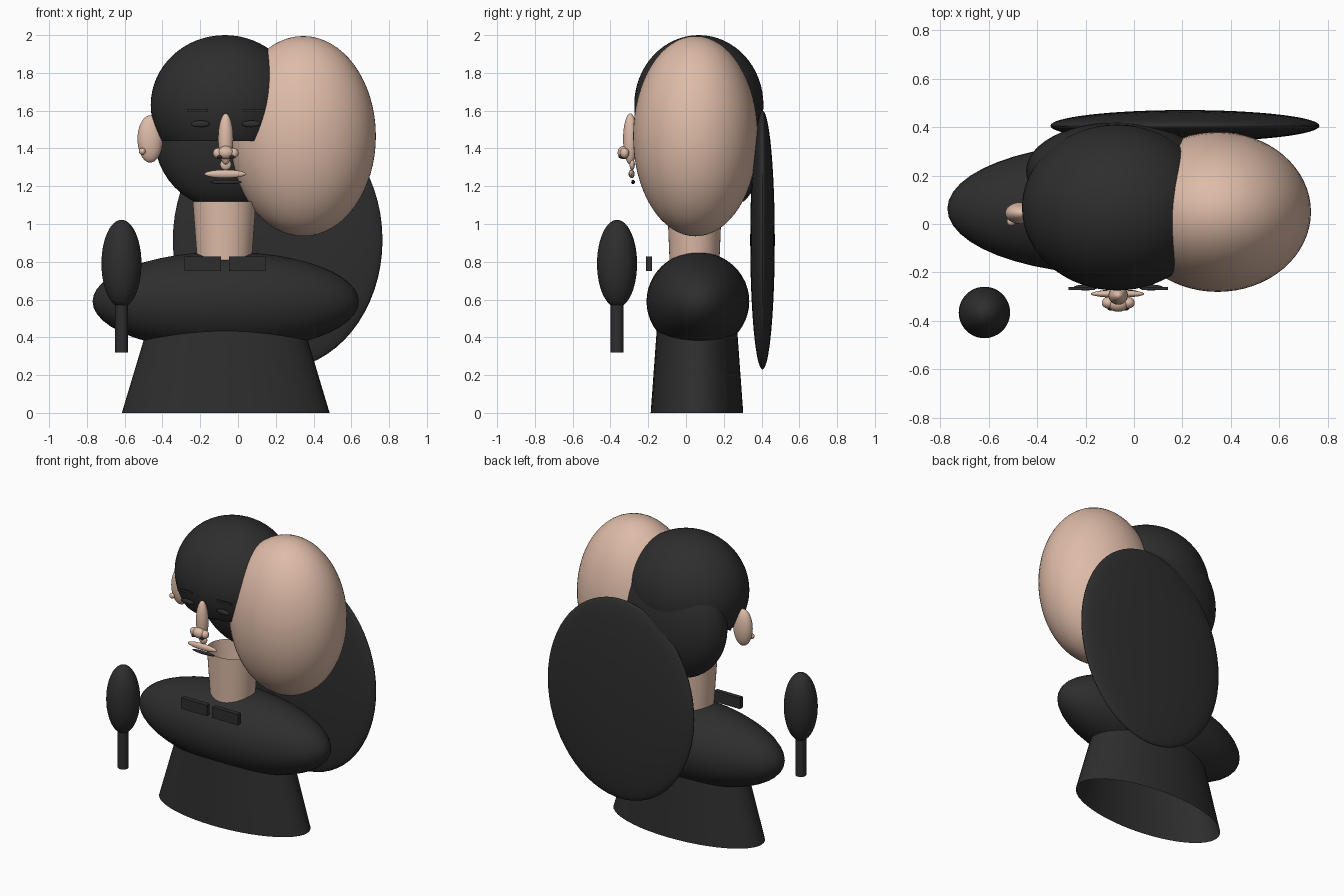
import bpy, bmesh, math
from mathutils import Vector, Matrix

old = bpy.data.objects.get("Cube")
if old:
    bpy.data.objects.remove(old, do_unlink=True)


def material(name, rgb):
    m = bpy.data.materials.new(name)
    m.use_nodes = True
    m.diffuse_color = (*rgb, 1)
    bsdf = next(n for n in m.node_tree.nodes if n.type == 'BSDF_PRINCIPLED')
    bsdf.inputs["Base Color"].default_value = (*rgb, 1)
    return m


skin = material("warm skin", (0.73, 0.50, 0.39))
black = material("soft black", (0.027, 0.027, 0.027))


def finish(name, bm, mat, smooth=True):
    me = bpy.data.meshes.new(name)
    bm.to_mesh(me)
    bm.free()
    me.materials.append(mat)
    ob = bpy.data.objects.new(name, me)
    bpy.context.scene.collection.objects.link(ob)
    if smooth:
        bpy.ops.object.select_all(action='DESELECT')
        ob.select_set(True)
        bpy.context.view_layer.objects.active = ob
        bpy.ops.object.shade_smooth_by_angle(angle=math.radians(40))
    return ob


def ellipsoid(name, centre, radii, mat, floor=None, segs=48):
    """Scaled sphere, optionally left open below the height floor."""
    bm = bmesh.new()
    place = Matrix.Translation(centre) @ Matrix.Diagonal((*radii, 1))
    bmesh.ops.create_uvsphere(bm, u_segments=segs, v_segments=segs // 2,
                              radius=1, matrix=place)
    if floor is not None:
        bmesh.ops.bisect_plane(bm, geom=bm.verts[:] + bm.edges[:] + bm.faces[:],
                               plane_co=Vector((0, 0, floor)),
                               plane_no=Vector((0, 0, 1)), clear_inner=True)
    return finish(name, bm, mat)


def tube(name, x, y, low, high, mat, caps=False, segs=48):
    """Tapered elliptical tube; low and high are (z, rx, ry)."""
    bm = bmesh.new()
    rings = []
    for z, rx, ry in (low, high):
        angles = [2 * math.pi * i / segs for i in range(segs)]
        rings.append([bm.verts.new((x + rx * math.cos(a), y + ry * math.sin(a), z))
                      for a in angles])
    for i in range(segs):
        j = (i + 1) % segs
        bm.faces.new((rings[0][i], rings[0][j], rings[1][j], rings[1][i]))
    if caps:
        bm.faces.new(rings[0][::-1])
        bm.faces.new(rings[1])
    return finish(name, bm, mat)


def box(name, centre, size, mat):
    bm = bmesh.new()
    place = Matrix.Translation(centre) @ Matrix.Diagonal((*size, 1))
    bmesh.ops.create_cube(bm, size=1, matrix=place)
    return finish(name, bm, mat, smooth=False)


MID = -0.065  # figure's own centre line

# Body
tube("skirt", MID, 0.058, (0, 0.55, 0.245), (0.55, 0.385, 0.205), black)
ellipsoid("shoulders", (MID, 0.063, 0.59), (0.705, 0.272, 0.263), black)
tube("neck", MID - 0.007, 0.045, (0.75, 0.14, 0.13), (1.12, 0.168, 0.145), skin)

# Head and hair
ellipsoid("head", (0.345, 0.05, 1.465), (0.385, 0.33, 0.53), skin, segs=64)
ellipsoid("hair_cap", (-0.07, 0.068, 1.63), (0.392, 0.342, 0.37), black, 1.44, 64)
ellipsoid("back_hair", (-0.07, 0.22, 1.47), (0.375, 0.2, 0.39), black, 1.12)
ellipsoid("long_hair", (0.21, 0.405, 0.915), (0.555, 0.065, 0.685), black, segs=64)

# Right ear with stud
ellipsoid("right_ear", (-0.465, 0.045, 1.45), (0.067, 0.045, 0.125), skin)
ellipsoid("ear_stud", (-0.507, 0.01, 1.385), (0.018, 0.018, 0.018), skin, segs=16)

# Nose and mouth
ellipsoid("nose_bridge", (MID, -0.295, 1.45), (0.04, 0.038, 0.135), skin)
ellipsoid("nose_tip", (MID, -0.33, 1.378), (0.042, 0.032, 0.035), skin)
ellipsoid("philtrum", (MID, -0.285, 1.315), (0.03, 0.014, 0.03), skin, segs=24)
ellipsoid("upper_lip", (MID - 0.003, -0.288, 1.265), (0.11, 0.016, 0.022), skin)
ellipsoid("lower_lip", (MID, -0.28, 1.222), (0.085, 0.01, 0.011), black, segs=24)

# Paired details on either side of the centre line
for side, s in (("right", -1), ("left", 1)):
    ellipsoid(side + "_nose_wing", (MID + s * 0.04, -0.325, 1.375),
              (0.028, 0.024, 0.028), skin, segs=24)
    ellipsoid(side + "_nostril", (MID + s * 0.032, -0.345, 1.355),
              (0.014, 0.012, 0.008), black, segs=16)
    ellipsoid(side + "_eye", (MID + s * 0.135, -0.262, 1.53),
              (0.05, 0.012, 0.018), black, segs=24)
    box(side + "_brow", (MID + s * 0.15, -0.266, 1.6), (0.11, 0.012, 0.014), black)
    box(side + "_collar", (MID - 0.004 + s * 0.118, -0.195, 0.79),
        (0.195, 0.032, 0.075), black)

# Hand-held brush beside the body
ellipsoid("brush_head", (-0.617, -0.365, 0.79), (0.106, 0.106, 0.232), black)
tube("brush_handle", -0.617, -0.365, (0.32, 0.034, 0.034), (0.6, 0.034, 0.034),
     black, caps=True, segs=32)
